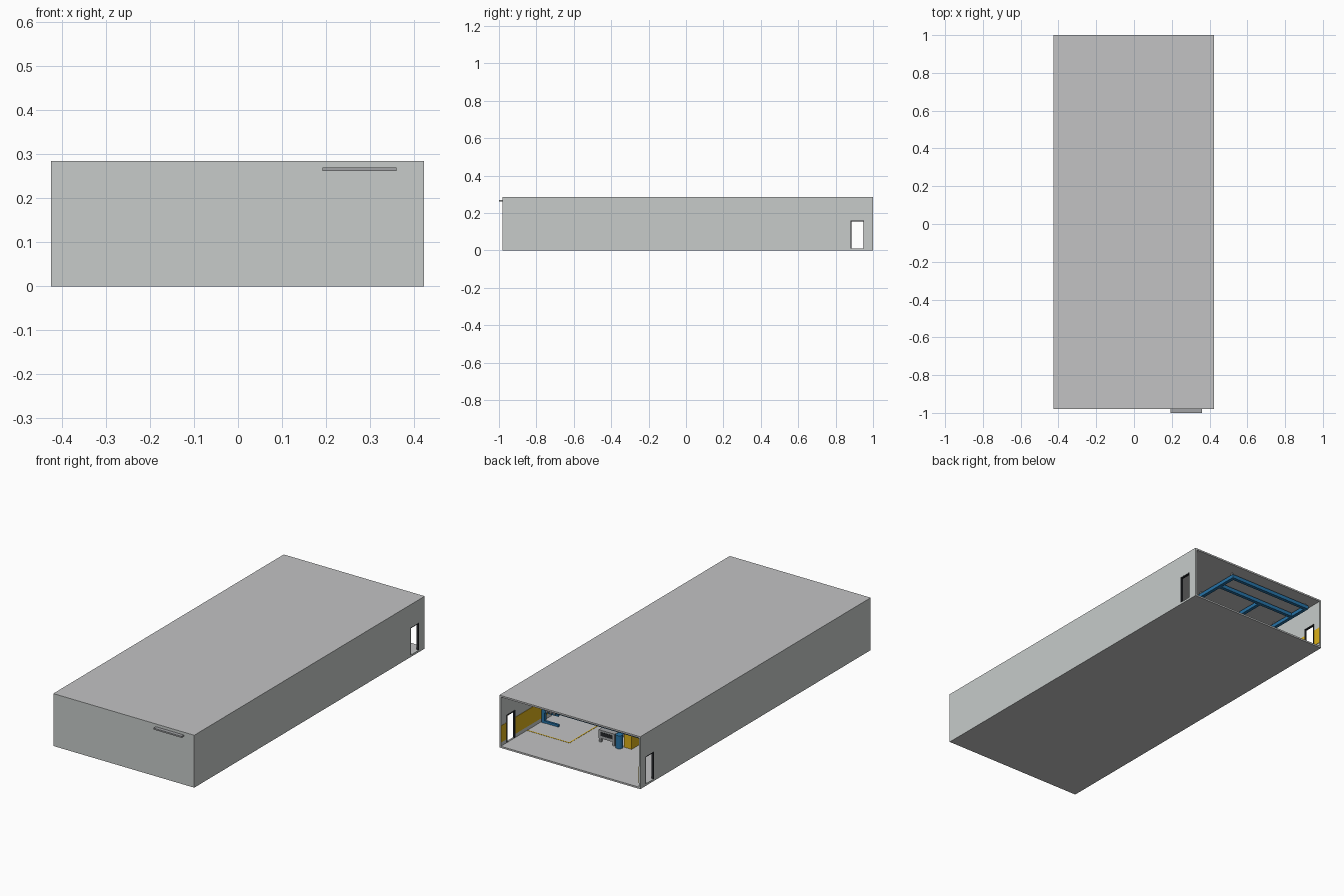
import bpy, bmesh, math

if "Cube" in bpy.data.objects:
    bpy.data.objects.remove(bpy.data.objects["Cube"])

# ---------- colours ----------
def mat(name, r, g, b):
    m = bpy.data.materials.new(name)
    m.diffuse_color = (r, g, b, 1)
    m.use_nodes = True
    m.node_tree.nodes["Principled BSDF"].inputs["Base Color"].default_value = m.diffuse_color
    return m

CONCRETE = mat("concrete_grey", 0.54, 0.545, 0.55)
WALL = mat("wall_grey", 0.57, 0.60, 0.59)
OCHRE = mat("safety_yellow", 0.72, 0.44, 0.01)
BLUE = mat("steel_blue", 0.02, 0.17, 0.38)
DARK = mat("frame_dark", 0.02, 0.022, 0.025)
METAL = mat("metal_grey", 0.36, 0.37, 0.38)

X0, X1, Y0, Y1, H, T = -0.425, 0.423, -0.98, 1.0, 0.285, 0.009

# ---------- helpers ----------
def finish(name, bm, *mats):
    me = bpy.data.meshes.new(name)
    bm.to_mesh(me)
    bm.free()
    ob = bpy.data.objects.new(name, me)
    bpy.context.collection.objects.link(ob)
    for m in mats:
        me.materials.append(m)
    return ob

def add_box(bm, x0, x1, y0, y1, z0, z1):
    vs = bmesh.ops.create_cube(bm, size=1)["verts"]
    for v in vs:
        v.co.x = x1 if v.co.x > 0 else x0
        v.co.y = y1 if v.co.y > 0 else y0
        v.co.z = z1 if v.co.z > 0 else z0

def boxes(name, m, *specs):
    bm = bmesh.new()
    for s in specs:
        add_box(bm, *s)
    return finish(name, bm, m)

def cylinder(name, m, x, y, z0, z1, r):
    bm = bmesh.new()
    bmesh.ops.create_cone(bm, cap_ends=True, segments=24, radius1=r, radius2=r, depth=z1 - z0)
    bmesh.ops.translate(bm, verts=bm.verts, vec=(x, y, (z0 + z1) / 2))
    for f in bm.faces:
        f.smooth = abs(f.normal.z) < 0.5
    return finish(name, bm, m)

# ---------- hall shell, open at the back ----------
bm = bmesh.new()
add_box(bm, X0, X1, Y0, Y1, 0, H)
bm.normal_update()
for f in bm.faces:
    f.material_index = 0 if abs(f.normal.z) > 0.5 else 1
bmesh.ops.delete(bm, geom=[f for f in bm.faces if f.normal.y > 0.5], context='FACES_ONLY')
shell = finish("hall_shell", bm, CONCRETE, WALL)
sol = shell.modifiers.new("thickness", 'SOLIDIFY')
sol.thickness, sol.offset, sol.use_even_offset = T, -1, True

# facing doorways cut through both side walls
D0, D1, DZ0, DZ1 = 0.88, 0.953, 0.011, 0.16
cutter = boxes("doorway_cutter", WALL, (-0.6, 0.6, D0, D1, DZ0, DZ1))
cutter.hide_render = True
cutter.hide_set(True)
cut = shell.modifiers.new("doorways", 'BOOLEAN')
cut.object, cut.operation, cut.solver = cutter, 'DIFFERENCE', 'EXACT'

# door frames and yellow wall bands on each side
F = 0.005
for side, xo, s in (("left", X0, 1), ("right", X1, -1)):
    a, b = sorted((xo + s * 0.0005, xo + s * (T + 0.003)))
    boxes(side + "_door_frame", DARK,
          (a, b, D0, D0 + F, DZ0, DZ1), (a, b, D1 - F, D1, DZ0, DZ1),
          (a, b, D0 + F, D1 - F, DZ1 - F, DZ1))
    a, b = sorted((xo + s * T, xo + s * (T + 0.002)))
    boxes(side + "_wall_band", OCHRE,
          (a, b, Y0 + T, D0 - 0.002, 0.03, 0.12), (a, b, D1 + 0.002, Y1 - 0.001, 0.03, 0.12))

# strip sticking out through the front wall
boxes("front_strip", METAL, (0.192, 0.36, -1.0, -0.97, 0.262, 0.27))

# ---------- floor marking ----------
L = 0.006
boxes("floor_marking", OCHRE,
      (0.163, X1 - T, 0.77, 0.77 + L, T, T + 0.001),
      (0.163 - L, 0.163, -0.9, 0.77 + L, T, T + 0.001))

# ---------- overhead crane frame ----------
W = 0.018
cx0, cx1, cy0, cy1 = -0.385, 0.125, 0.10, 0.945
zb, zt = 0.242, 0.262
mid = (cx0 + cx1) / 2 - 0.03
boxes("crane_frame", BLUE,
      (cx0, cx0 + W, cy0, cy1, zb, zt), (cx1 - W, cx1, cy0, cy1, zb, zt),
      (cx0 + W, cx1 - W, cy1 - W, cy1, zb, zt), (cx0 + W, cx1 - W, cy0, cy0 + W, zb, zt),
      (cx0 + W, cx1 - W, 0.815, 0.815 + W, zb, zt),
      (mid - W / 2, mid + W / 2, cy0 + W, 0.815, zb, zt))
boxes("crane_hangers", METAL,
      *[(x - 0.004, x + 0.004, y - 0.004, y + 0.004, zt, H - T)
        for x in (cx0 + W / 2, cx1 - W / 2) for y in (0.15, 0.42, 0.68, 0.93)])

# ---------- cantilever rack along the right wall ----------
RX = X1 - T - 0.004
posts, arms = [], []
for y in (0.64, 0.45, 0.26):
    posts.append((RX - 0.018, RX, y, y + 0.018, T, 0.15))
    for z in (T, 0.065, 0.115):
        arms.append((RX - 0.10, RX - 0.018, y + 0.003, y + 0.015, z, z + 0.012))
boxes("rack_posts", BLUE, *posts)
boxes("rack_arms", BLUE, *arms)
boxes("rack_stock", METAL,
      *[(RX - 0.09 + i * 0.022, RX - 0.078 + i * 0.022, 0.24, 0.67, z, z + 0.010)
        for z in (0.077, 0.127) for i in range(3)])

# ---------- machine station in the middle ----------
boxes("machine_table", METAL,
      (-0.047, 0.05, 0.56, 0.68, 0.03, 0.075),
      *[(x, x + 0.012, y, y + 0.012, T, 0.03) for x in (-0.045, 0.036) for y in (0.562, 0.666)])
boxes("machine_panel", DARK, (-0.035, 0.038, 0.6795, 0.682, 0.045, 0.065))
cylinder("machine_tank", BLUE, -0.072, 0.675, T, 0.08, 0.019)
boxes("machine_cabinet", OCHRE, (-0.135, -0.09, 0.58, 0.66, T, 0.085))
